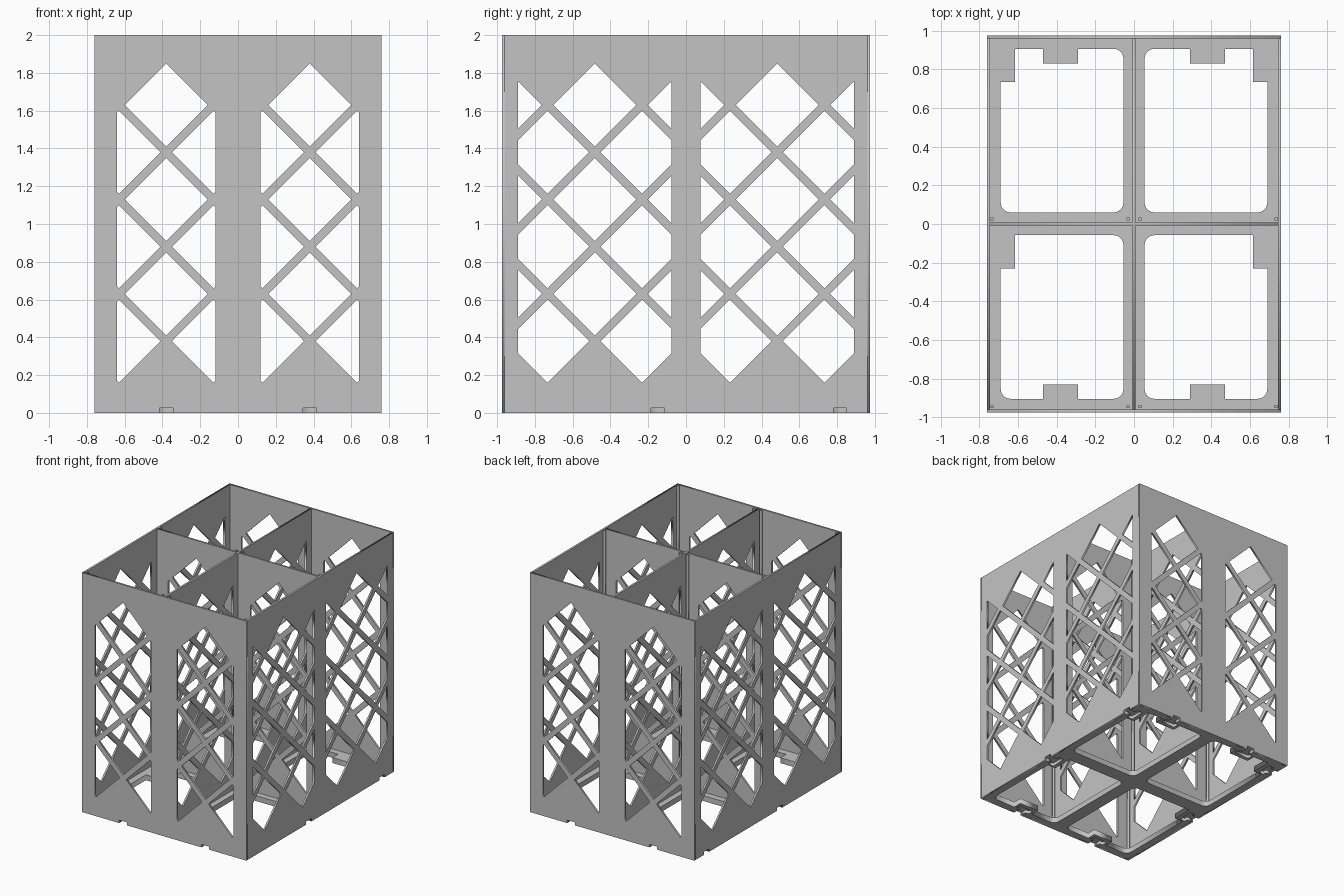
import bpy
import math

if "Cube" in bpy.data.objects:
    bpy.data.objects.remove(bpy.data.objects["Cube"])

X, Y, H = 0.76, 0.975, 2.0      # half width, half depth, height
T = 0.015                       # wall thickness
FLOOR, SLOT = 0.045, 0.025      # floor thickness, height of connector slots
R = 0.22                        # half diagonal of a lattice opening
STEP = 0.25                     # lattice spacing

grey = bpy.data.materials.new("grey_plastic")
grey.diffuse_color = (0.55, 0.55, 0.55, 1)
grey.use_nodes = True
grey.node_tree.nodes["Principled BSDF"].inputs["Base Color"].default_value = grey.diffuse_color


def sheet(name, loops, thickness, loc, rot=(0, 0, 0)):
    """Flat plate from an outline plus hole outlines."""
    cu = bpy.data.curves.new(name, 'CURVE')
    cu.dimensions = '2D'
    cu.fill_mode = 'BOTH'
    cu.extrude = thickness / 2
    for loop in loops:
        sp = cu.splines.new('POLY')
        sp.points.add(len(loop) - 1)
        for p, (u, v) in zip(sp.points, loop):
            p.co = (u, v, 0, 1)
        sp.use_cyclic_u = True
    cu.materials.append(grey)
    ob = bpy.data.objects.new(name, cu)
    bpy.context.collection.objects.link(ob)
    ob.location, ob.rotation_euler = loc, rot
    bpy.ops.object.select_all(action='DESELECT')
    ob.select_set(True)
    bpy.context.view_layer.objects.active = ob
    bpy.ops.object.convert(target='MESH')


def diamond(c, z, lo, hi):
    """Diamond opening clipped to the window between lo and hi."""
    a, b = max(-R, lo - c), min(R, hi - c)
    if b - a < 0.005:
        return None
    us = [a] + ([0] if a < 0 < b else []) + [b]
    top = [(c + u, z + R - abs(u)) for u in us]
    low = [(c + u, z - R + abs(u)) for u in reversed(us)]
    pts = []
    for p in top + low:
        if all(math.dist(p, q) > 1e-5 for q in pts):
            pts.append(p)
    return pts


def lattice(mid, lo, hi):
    """All openings of one panel, mirrored to both halves."""
    holes = []
    for i in range(-2, 3):
        for k in range(3):
            z = (0.63 if i % 2 == 0 else 0.38) + 0.5 * k
            d = diamond(mid + i * STEP, z, lo, hi)
            if d:
                holes += [d, [(-u, v) for u, v in d]]
    return holes


def panel_outline(half, bottom, notches=()):
    pts = [(-half, bottom)]
    for n in notches:
        pts += [(n - 0.035, 0), (n - 0.035, SLOT), (n + 0.035, SLOT), (n + 0.035, 0)]
    return pts + [(half, bottom), (half, H), (-half, H)]


# Lattice walls and dividers
front_holes = lattice(0.38, 0.12, 0.64)
side_holes = lattice(0.4825, 0.078, 0.89)
front_slots, side_slots = (-0.38, 0.38), (-0.15, 0.815)
FACE_Y = (math.pi / 2, 0, 0)
FACE_X = (math.pi / 2, 0, math.pi / 2)
for name, s in (("front_wall", -1), ("back_wall", 1)):
    sheet(name, [panel_outline(X, 0, front_slots)] + front_holes, T, (0, s * (Y - T / 2), 0), FACE_Y)
for name, s in (("left_wall", -1), ("right_wall", 1)):
    sheet(name, [panel_outline(Y - T, 0, side_slots)] + side_holes, T, (s * (X - T / 2), 0, 0), FACE_X)
sheet("cross_divider", [panel_outline(X - T, FLOOR)] + front_holes, T, (0, 0, 0), FACE_Y)
sheet("long_divider", [panel_outline(Y - T, FLOOR)] + side_holes, T, (0, 0, 0), FACE_X)


# Floor frame: four rounded openings with solid tabs over the connector slots
def corner(cx, cy, start, r=0.05):
    """Clockwise quarter round."""
    return [(cx + r * math.cos(math.radians(start - a)), cy + r * math.sin(math.radians(start - a)))
            for a in range(0, 91, 15)]


def cell(s, y0, y1, tab_at_back):
    xi, xo, r = 0.055, 0.69, 0.05
    pts = corner(xi + r, y0 + r, 270) + corner(xi + r, y1 - r, 180)
    if tab_at_back:
        pts += [(0.29, y1), (0.29, y1 - 0.075), (0.47, y1 - 0.075), (0.47, y1)]
    pts += [(0.615, y1), (0.615, y1 - 0.172), (xo, y1 - 0.172)]
    pts += corner(xo - r, y0 + r, 0)
    if not tab_at_back:
        pts += [(0.47, y0), (0.47, y0 + 0.075), (0.29, y0 + 0.075), (0.29, y0)]
    return [(s * x, y) for x, y in pts]


cells = [cell(s, *c) for s in (-1, 1) for c in ((0.06, 0.907, True), (-0.905, -0.058, False))]


def t_slot(n, edge):
    """Connector pocket: (along, across) points, narrow mouth and wide inside."""
    a, b = edge - 0.045, edge - 0.095
    return [(n - 0.035, edge), (n - 0.035, a), (n - 0.065, a), (n - 0.065, b),
            (n + 0.065, b), (n + 0.065, a), (n + 0.035, a), (n + 0.035, edge)]


fx, fy = X - T, Y - T
plain = [(-fx, -fy), (fx, -fy), (fx, fy), (-fx, fy)]
slotted = [(-fx, -fy)]
for n in front_slots:
    slotted += [(u, -v) for u, v in t_slot(n, fy)]
slotted.append((fx, -fy))
for n in side_slots:
    slotted += [(v, u) for u, v in t_slot(n, fx)]
slotted.append((fx, fy))
for n in reversed(front_slots):
    slotted += [(u, v) for u, v in reversed(t_slot(n, fy))]
slotted.append((-fx, fy))
for n in reversed(side_slots):
    slotted += [(-v, u) for u, v in reversed(t_slot(n, fx))]

sheet("floor_slotted_layer", [slotted] + cells, SLOT, (0, 0, SLOT / 2))
sheet("floor_top_layer", [plain] + cells, FLOOR - SLOT, (0, 0, (FLOOR + SLOT) / 2))

# Thin corner posts at the front of each compartment
for y in (-0.945, 0.025):
    for x in (-0.735, -0.032, 0.032, 0.735):
        q = 0.008
        sheet("corner_post", [[(-q, -q), (q, -q), (q, q), (-q, q)]], H - FLOOR, (x, y, (H + FLOOR) / 2))
